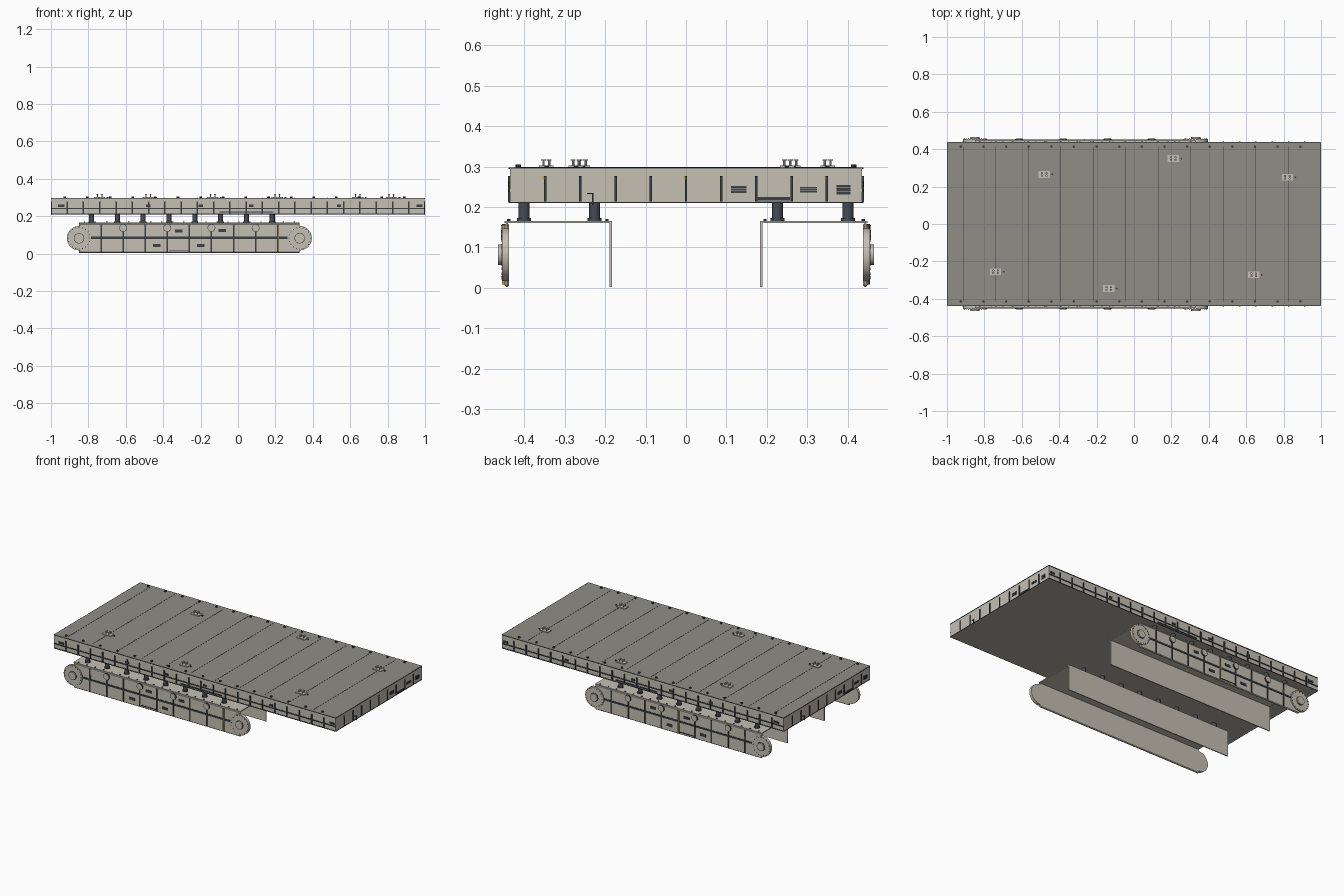
import bpy, bmesh, math
from mathutils import Matrix

cube = bpy.data.objects.get("Cube")
if cube:
    bpy.data.objects.remove(cube)


def material(name, r, g, b):
    m = bpy.data.materials.new(name)
    m.use_nodes = True
    m.diffuse_color = (r, g, b, 1)
    m.node_tree.nodes["Principled BSDF"].inputs["Base Color"].default_value = (r, g, b, 1)
    return m


PANEL = material("pale panel", 0.56, 0.525, 0.455)
DECK = material("deck grey", 0.275, 0.27, 0.24)
UNDER = material("underside grey", 0.42, 0.405, 0.365)
DARK = material("dark trim", 0.04, 0.05, 0.058)
STEEL = material("column steel", 0.06, 0.072, 0.085)
YELLOW = material("warning yellow", 0.65, 0.38, 0.03)


class Part:
    """Gathers boxes and cylinders into one object."""

    def __init__(self, name, mat):
        self.name, self.mat, self.bm = name, mat, bmesh.new()

    def box(self, x0, x1, y0, y1, z0, z1):
        size = Matrix.Diagonal((abs(x1 - x0), abs(y1 - y0), abs(z1 - z0), 1))
        mid = Matrix.Translation(((x0 + x1) / 2, (y0 + y1) / 2, (z0 + z1) / 2))
        bmesh.ops.create_cube(self.bm, size=1, matrix=mid @ size)

    def cyl(self, x, y, z, r, h, along_y=False, sides=12):
        turn = Matrix.Rotation(math.pi / 2, 4, "X") if along_y else Matrix()
        bmesh.ops.create_cone(self.bm, cap_ends=True, segments=sides, radius1=r,
                              radius2=r, depth=h,
                              matrix=Matrix.Translation((x, y, z)) @ turn)

    def done(self, bevel=0, smooth=False):
        mesh = bpy.data.meshes.new(self.name)
        self.bm.to_mesh(mesh)
        self.bm.free()
        mesh.materials.append(self.mat)
        ob = bpy.data.objects.new(self.name, mesh)
        bpy.context.collection.objects.link(ob)
        if bevel:
            mod = ob.modifiers.new("Edge", "BEVEL")
            mod.width, mod.segments = bevel, 1
        if smooth:
            bpy.ops.object.select_all(action="DESELECT")
            ob.select_set(True)
            bpy.context.view_layer.objects.active = ob
            bpy.ops.object.shade_smooth_by_angle()
        return ob


W, BOT, TOP = 0.435, 0.21, 0.298     # deck half width, underside, upper face
X0, X1 = -0.85, 0.33                 # pod ends
PITCH = (X1 - X0) / 10
SIDES = (-1, 1)

# Deck slab: pale rim, grey upper face, lighter underside
slab = Part("deck_slab", PANEL)
slab.box(-0.996, 0.996, -W, W, BOT, TOP)
ob = slab.done()
ob.data.materials.append(DECK)
ob.data.materials.append(UNDER)
for f in ob.data.polygons:
    if f.normal.z > 0.5:
        f.material_index = 1
    elif f.normal.z < -0.5:
        f.material_index = 2

# Seams and rivets on the upper face
seams = Part("deck_seams", DARK)
for i in range(11):
    x = -0.913 + i * 4 / 23
    seams.box(x - 0.0013, x + 0.0013, -0.415, 0.415, TOP - 0.002, TOP + 0.0008)
seams.done()
rivets = Part("deck_rivets", DARK)
for i in range(16):
    for s in SIDES:
        rivets.cyl(-0.926 + i * 0.121, s * 0.414, TOP + 0.003, 0.007, 0.008, sides=8)
rivets.done()

# Rim trim: lines, ribs and vents on the four edges
trim = Part("rim_trim", DARK)
ribs = Part("rim_ribs", DARK)
flashes = Part("rim_yellow_flashes", YELLOW)
for s in SIDES:
    y = s * W
    for z0, z1 in ((BOT, 0.214), (0.237, 0.244), (0.294, 0.297)):
        trim.box(-0.997, 0.997, y, y + s * 0.003, z0, z1)
    for i in range(1, 23):
        x = -1 + i * 2 / 23
        ribs.box(x - 0.004, x + 0.004, y, y + s * 0.005, 0.214, 0.277)
    for x, half in ((-0.945, 0.018), (-0.48, 0.012), (-0.2, 0.012),
                    (0.07, 0.012), (0.54, 0.012), (0.97, 0.016)):
        trim.box(x - half, x + half, y, y + s * 0.004, 0.25, 0.262)
    trim.box(-0.1, 0.19, y, y + s * 0.004, 0.219, 0.226)
    # short ends
    e = s * 0.996
    for i in range(1, 10):
        y = -W + i * 0.087
        ribs.box(e, e + s * 0.004, y - 0.003, y + 0.003, 0.214, 0.277)
        if i % 4 == 1:
            flashes.box(e, e + s * 0.003, y - 0.006, y - 0.003, 0.268, 0.277)
    for z0, z1 in ((BOT, 0.212), (0.295, 0.297)):
        trim.box(e, e + s * 0.003, -W, W, z0, z1)
    for y, half, z0, z1 in ((0.13, 0.019, 0.234, 0.253), (0.303, 0.021, 0.236, 0.25),
                            (0.389, 0.017, 0.231, 0.256), (0.217, 0.04, 0.213, 0.225)):
        h = (z1 - z0) / 3
        for k in range(3):
            trim.box(e, e + s * 0.003, s * (y - half), s * (y + half),
                     z0 + k * h, z0 + k * h + h * 0.85)
    trim.box(e, e + s * 0.004, s * -0.232, s * -0.228, 0.205, 0.235)
    trim.box(e, e + s * 0.004, s * -0.244, s * -0.228, 0.232, 0.235)
trim.done()
ribs.done()
flashes.done()

# Mooring cleats on the deck
cleats = Part("deck_cleats", PANEL)
studs = Part("cleat_studs", DARK)
for x, y in ((-0.48, 0.265), (0.21, 0.35), (0.82, 0.25),
             (-0.74, -0.255), (-0.135, -0.345), (0.64, -0.272)):
    cleats.box(x - 0.03, x + 0.03, y - 0.018, y + 0.018, TOP, TOP + 0.005)
    for dx in (-0.012, 0.012):
        for dy in (-0.007, 0.007):
            cleats.cyl(x + dx, y + dy, TOP + 0.009, 0.003, 0.016, sides=8)
            cleats.cyl(x + dx, y + dy, TOP + 0.018, 0.006, 0.003, sides=8)
    studs.cyl(x + 0.043, y, TOP + 0.002, 0.005, 0.006, sides=8)
cleats.done()
studs.done()

# Support pods under the deck, one on each long side
for s, side in ((-1, "front"), (1, "back")):
    def out(d):
        return s * (0.437 + d)

    shell = Part(side + "_pod_shell", PANEL)
    shell.box(X0, X1, s * 0.183, out(0.011), 0.16, 0.166)
    shell.box(X0, X1, s * 0.183, s * 0.189, 0.002, 0.163)
    shell.done()

    skirt = Part(side + "_pod_skirt", PANEL)
    skirt.box(X0, X1, out(0), out(0.012), 0.003, 0.16)
    skirt.done(bevel=0.004)

    # end wheels, hubs and round bosses, each with a dark ring
    wheels = Part(side + "_end_wheels", PANEL)
    rings = Part(side + "_rings", DARK)
    for x in (X0, X1):
        wheels.cyl(x, out(0.009), 0.082, 0.065, 0.018, True, 32)
        wheels.cyl(x, out(0.02), 0.082, 0.025, 0.014, True, 24)
        rings.cyl(x, out(0.0165), 0.082, 0.028, 0.005, True, 24)
        for k in range(20):
            a = k * math.tau / 20
            rings.cyl(x + 0.058 * math.cos(a), out(0.0175), 0.082 + 0.058 * math.sin(a),
                      0.003, 0.003, True, 6)
    for i in range(4):
        x = X0 + PITCH * (2 + 2 * i)
        wheels.cyl(x, out(0.014), 0.137, 0.018, 0.012, True, 20)
        rings.cyl(x, out(0.013), 0.137, 0.021, 0.01, True, 20)
    wheels.done(smooth=True)
    rings.done()

    # seams, vents and step marks on the outer face
    lines = Part(side + "_pod_trim", DARK)
    lines.box(X0 + 0.062, X1 - 0.062, out(0.01), out(0.015), 0.079, 0.09)
    for i in range(1, 10):
        x = X0 + i * PITCH
        lines.box(x - 0.004, x + 0.004, out(0.01), out(0.016), 0.008, 0.155)
    for x, z in ((-0.435, 0.042), (-0.2, 0.042), (-0.318, 0.12), (-0.083, 0.122)):
        lines.box(x - 0.02, x + 0.02, out(0.01), out(0.015), z - 0.008, z + 0.008)
    lines.box(-0.37, -0.26, out(0.01), out(0.015), 0.015, 0.02)
    lines.done()

    # yellow strips against the flank of a rib
    marks = Part(side + "_yellow_marks", YELLOW)
    x = 0.212 if s < 0 else -0.26
    marks.box(x - s * 0.004, x - s * 0.007, out(0.01), out(0.0175), 0.008, 0.155)
    marks.box(-0.73, -0.726, out(0.01), out(0.016), 0.09, 0.115)
    marks.done()

    # two rows of lifting columns between pod and deck
    columns = Part(side + "_lift_columns", STEEL)
    for i in range(8):
        x = -0.783 + i * 0.138
        for y in (0.4, 0.226):
            columns.cyl(x, s * y, 0.188, 0.0135, 0.046, sides=16)
            columns.cyl(x, s * y, 0.169, 0.017, 0.007, sides=16)
    columns.done(smooth=True)

    # small studs along the pod cover
    cover = Part(side + "_cover_studs", DARK)
    for i in range(20):
        for y in (0.438, 0.195):
            cover.cyl(X0 + (i + 0.5) * PITCH / 2, s * y, 0.168, 0.004, 0.005, sides=6)
    cover.done()
